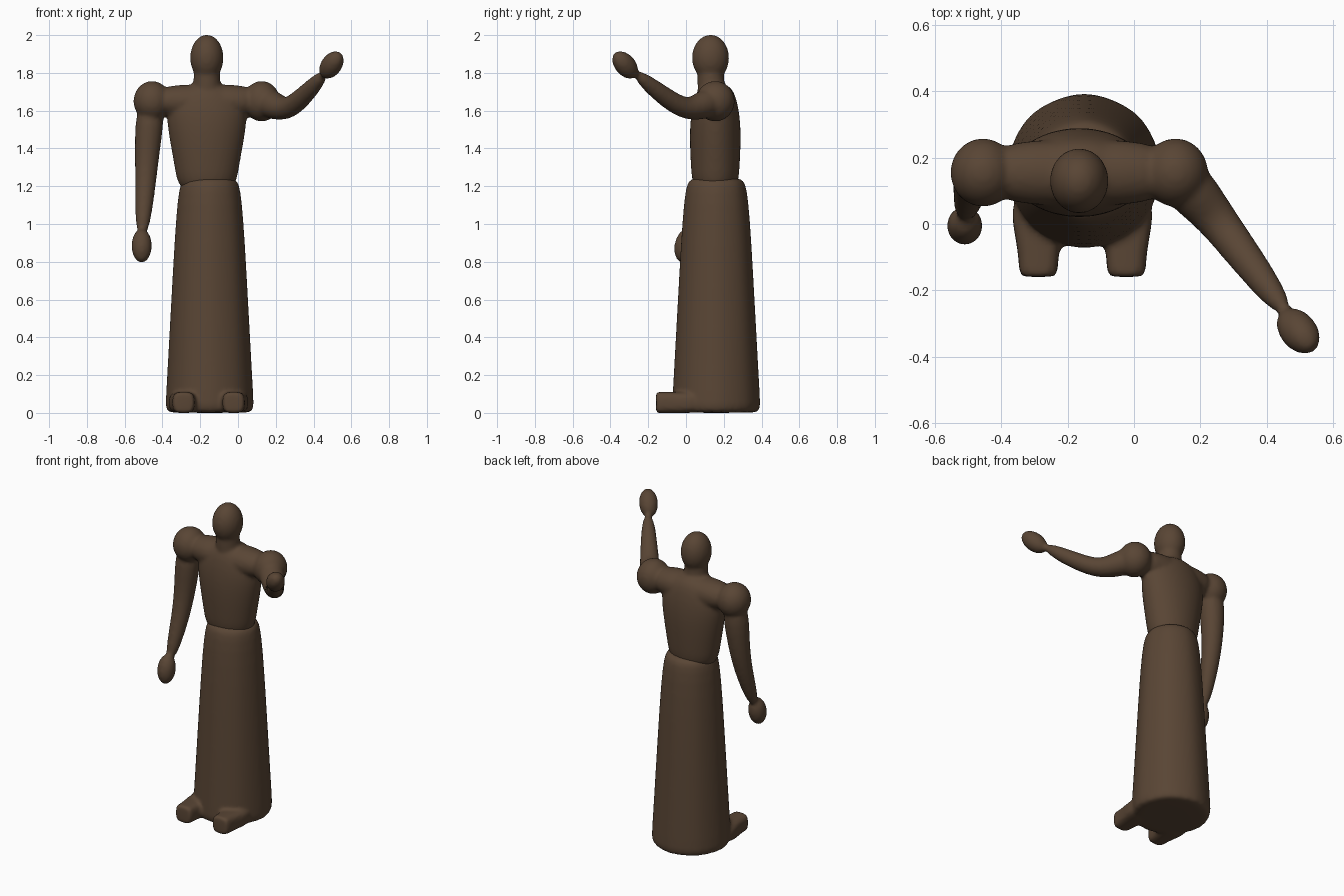
import bpy, bmesh
from math import cos, sin, pi, copysign
from mathutils import Vector, Matrix

if "Cube" in bpy.data.objects:
    bpy.data.objects.remove(bpy.data.objects["Cube"], do_unlink=True)

bronze = bpy.data.materials.new("dark_bronze")
bronze.use_nodes = True
colour = (0.1, 0.06, 0.035, 1)
bronze.diffuse_color = colour
bronze.node_tree.nodes["Principled BSDF"].inputs["Base Color"].default_value = colour

SIDES = 24
ACROSS, DEPTH = Vector((1, 0, 0)), Vector((0, 1, 0))
AXIS_X, AXIS_Y = -0.165, 0.155


def tube(bm, rings, side_axis=ACROSS, squareness=1, ripple=0):
    """Closed tube through rings of (centre, half width, half depth)."""
    loops = []
    last = len(rings) - 1
    for i, (centre, width, depth) in enumerate(rings):
        before, after = rings[max(i - 1, 0)][0], rings[min(i + 1, last)][0]
        tangent = (after - before).normalized()
        side = (side_axis - tangent * side_axis.dot(tangent)).normalized()
        front = tangent.cross(side)
        loop = []
        for k in range(SIDES):
            angle = 2 * pi * k / SIDES
            c, s = (copysign(abs(f) ** squareness, f) for f in (cos(angle), sin(angle)))
            fold = 1 + ripple * cos(8 * angle)
            loop.append(bm.verts.new(centre + (side * c * width + front * s * depth) * fold))
        loops.append(loop)
    for lower, upper in zip(loops, loops[1:]):
        for k in range(SIDES):
            n = (k + 1) % SIDES
            bm.faces.new((lower[k], lower[n], upper[n], upper[k]))
    bm.faces.new(reversed(loops[0]))
    bm.faces.new(loops[-1])


def limb(bm, *joints):
    """Round tube through joints of (x, y, z, radius)."""
    tube(bm, [(Vector(joint[:3]), joint[3], joint[3]) for joint in joints])


def ellipsoid(bm, centre, radii, direction=(0, 0, 1)):
    """Stretched ball whose third radius lies along the direction."""
    turn = Vector(direction).to_track_quat("Z", "Y").to_matrix().to_4x4()
    placed = Matrix.Translation(centre) @ turn @ Matrix.Diagonal((*radii, 1))
    bmesh.ops.create_uvsphere(bm, u_segments=SIDES, v_segments=SIDES // 2,
                              radius=1, matrix=placed)


def fuse(name, bm, smoothing):
    """Merge the overlapping forms into one softly modelled surface."""
    bmesh.ops.recalc_face_normals(bm, faces=bm.faces)
    mesh = bpy.data.meshes.new(name)
    bm.to_mesh(mesh)
    bm.free()
    mesh.materials.append(bronze)
    obj = bpy.data.objects.new(name, mesh)
    bpy.context.collection.objects.link(obj)
    rounding = obj.modifiers.new("Round", "SUBSURF")
    rounding.levels = rounding.render_levels = 2
    remesh = obj.modifiers.new("Fuse", "REMESH")
    remesh.mode = "VOXEL"
    remesh.voxel_size = 0.012
    remesh.use_smooth_shade = True
    soften = obj.modifiers.new("Soften", "SMOOTH")
    soften.factor = 0.5
    soften.iterations = smoothing


# Torso
body = bmesh.new()
profile = ((1.15, 0.15, 0.12), (1.3, 0.17, 0.13), (1.5, 0.21, 0.14),
           (1.65, 0.22, 0.12), (1.75, 0.1, 0.08))
tube(body, [(Vector((AXIS_X, AXIS_Y, z)), width, depth) for z, width, depth in profile])

# Neck and head
limb(body, (AXIS_X, 0.14, 1.65, 0.08), (AXIS_X, 0.13, 1.75, 0.07), (AXIS_X, 0.13, 1.9, 0.07))
ellipsoid(body, (AXIS_X, 0.13, 1.88), (0.09, 0.1, 0.123))

# Shoulder yoke with a rounded cap at each end
reach = 0.29
yoke = [Vector((AXIS_X + reach * step, AXIS_Y, 1.65)) for step in (-1, 0, 1)]
tube(body, [(centre, 0.1, 0.09) for centre in yoke], side_axis=DEPTH)
for end in (yoke[0], yoke[-1]):
    ellipsoid(body, end, (0.1, 0.105, 0.108))

# Lowered right arm and hand
limb(body, (-0.46, 0.16, 1.65, 0.085), (-0.48, 0.15, 1.4, 0.067),
     (-0.49, 0.12, 1.2, 0.055), (-0.51, 0.02, 0.92, 0.035))
ellipsoid(body, (-0.51, -0.005, 0.885), (0.055, 0.057, 0.092), (0, 0.2, 1))

# Raised left arm and hand
limb(body, (0.12, 0.16, 1.66, 0.09), (0.22, 0.05, 1.61, 0.068),
     (0.29, -0.04, 1.61, 0.058), (0.47, -0.28, 1.81, 0.038))
ellipsoid(body, (0.495, -0.322, 1.842), (0.057, 0.057, 0.092), (0.5, -0.6, 0.7))
fuse("upper_body", body, smoothing=5)

# Long robe skirt, tapering evenly to a rounded waist, with shallow folds
robe = bmesh.new()
tube(robe, [(Vector((-0.15, 0.16, z)), radius, radius)
            for z in (0, 0.01, 0.6, 1.2, 1.23, 1.245)
            for radius in [0.237 - 0.055 * z - max(0, z - 1.2)]],
     ripple=0.01)

# Feet showing under the hem, narrowing towards the toes
for x in (-0.288, -0.023):
    tube(robe, [(Vector((x, y, 0.055)), 0.064 + y / 10 + flare, 0.056)
                for y, flare in ((0.1, 0.02), (-0.04, 0.01), (-0.1, 0.006), (-0.15, 0.01), (-0.16, 0))],
         squareness=0.6)
fuse("robe_skirt", robe, smoothing=3)
